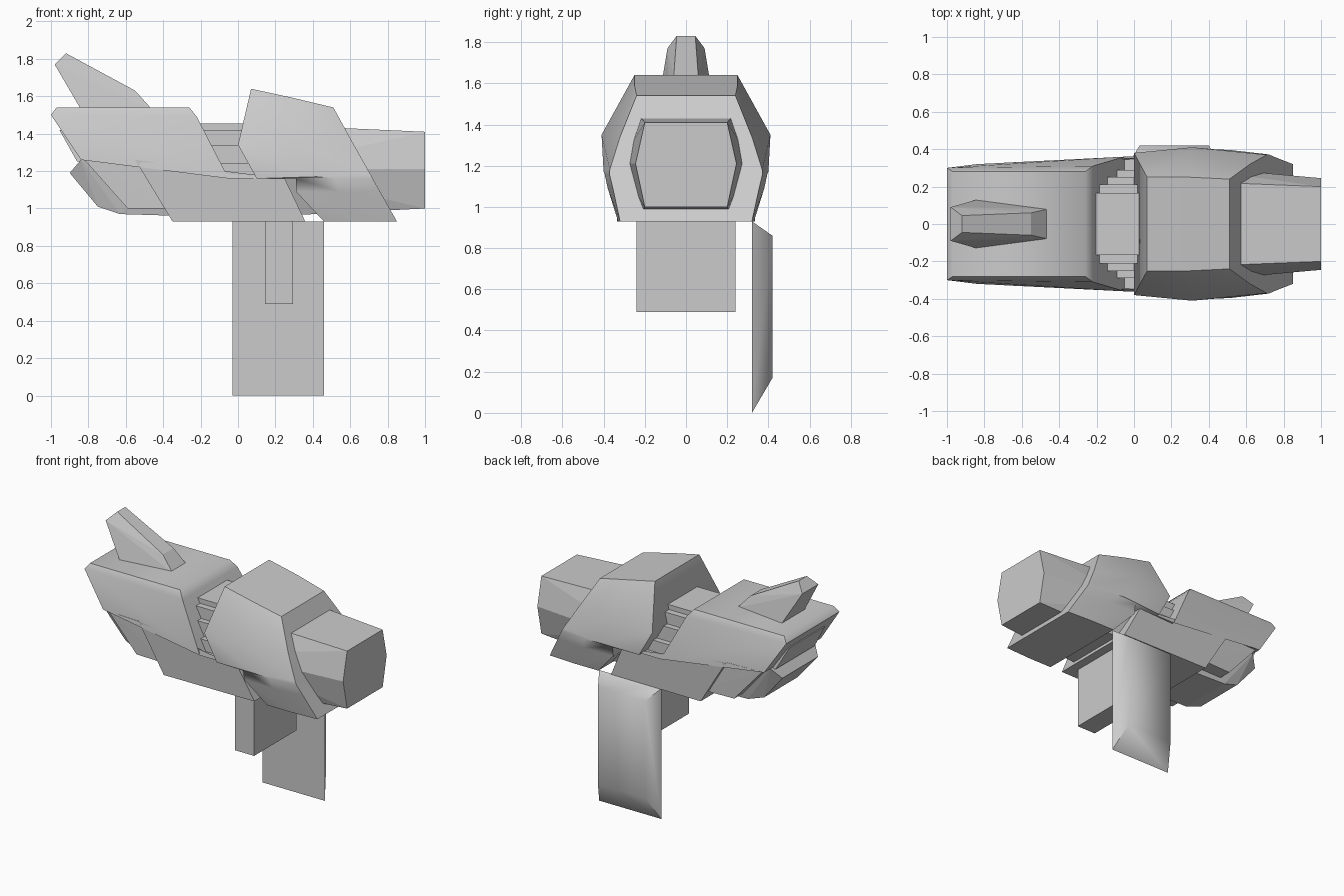
import bpy, bmesh, math

cube = bpy.data.objects.get("Cube")
if cube:
    bpy.data.objects.remove(cube, do_unlink=True)

GREY = (0.6, 0.6, 0.6, 1)
grey = bpy.data.materials.new("plain grey")
grey.use_nodes = True
grey.diffuse_color = GREY
grey.node_tree.nodes["Principled BSDF"].inputs["Base Color"].default_value = GREY


def finish(name, bm, smooth=None):
    bmesh.ops.recalc_face_normals(bm, faces=bm.faces)
    mesh = bpy.data.meshes.new(name)
    bm.to_mesh(mesh)
    bm.free()
    mesh.materials.append(grey)
    ob = bpy.data.objects.new(name, mesh)
    bpy.context.collection.objects.link(ob)
    if smooth:
        bpy.ops.object.select_all(action='DESELECT')
        ob.select_set(True)
        bpy.context.view_layer.objects.active = ob
        bpy.ops.object.shade_smooth_by_angle(angle=math.radians(smooth))
    return ob


def hull(name, points, mirror=True, smooth=None):
    """Convex solid around points, mirrored across the centre plane."""
    bm = bmesh.new()
    for x, y, z in points:
        bm.verts.new((x, y, z))
        if mirror:
            bm.verts.new((x, -y, z))
    bmesh.ops.convex_hull(bm, input=bm.verts)
    loose = [v for v in bm.verts if not v.link_faces]
    bmesh.ops.delete(bm, geom=loose, context='VERTS')
    bmesh.ops.dissolve_limit(bm, angle_limit=0.01, verts=bm.verts, edges=bm.edges)
    return finish(name, bm, smooth)


def shell(name, stations, smooth):
    """Solid skinned over half outlines running from the top to the bottom."""
    bm = bmesh.new()
    left = [[bm.verts.new(p) for p in s] for s in stations]
    right = [[bm.verts.new((x, -y, z)) for x, y, z in s] for s in stations]
    rows = len(stations[0])
    for side in (left, right):
        for a, b in zip(side, side[1:]):
            for i in range(rows - 1):
                bm.faces.new((a[i], a[i + 1], b[i + 1], b[i]))
    # stepped end faces
    for end in (0, -1):
        a, b = left[end], right[end]
        for i in range(rows - 1):
            bm.faces.new((a[i], a[i + 1], b[i + 1], b[i]))
    # top and bottom
    for s in range(len(stations) - 1):
        for row in (0, -1):
            bm.faces.new((left[s][row], left[s + 1][row],
                          right[s + 1][row], right[s][row]))
    return finish(name, bm, smooth)


def block(name, x0, x1, half, z0, z1):
    return hull(name, [(x, half, z) for x in (x0, x1) for z in (z0, z1)])


# Front shell, bulging in the middle with a stepped back edge
shell("front_shell", [
    [(.07, .25, 1.64), (0, .38, 1.34), (.1, .385, 1.16),
     (.31, .385, 1.16), (.31, .375, 1.09), (.46, .33, .93)],
    [(.3, .25, 1.59), (.31, .41, 1.35), (.42, .40, 1.17),
     (.52, .395, 1.16), (.54, .38, 1.09), (.65, .33, .93)],
    [(.51, .24, 1.54), (.62, .32, 1.34), (.71, .37, 1.18),
     (.72, .372, 1.16), (.76, .355, 1.09), (.85, .32, .93)],
], 45)

# Rear shell with the forward tongue
shell("rear_shell", [
    [(-.97, .28, 1.54), (-1, .3, 1.5), (-.84, .32, 1.26),
     (-.55, .335, 1.26), (-.35, .335, .93)],
    [(-.26, .28, 1.54), (-.22, .31, 1.49), (-.05, .36, 1.16),
     (.25, .36, 1.16), (.36, .33, .93)],
], 56)

# Six-sided barrel, tapering to the muzzle
barrel = []
for x, top, bottom, flat, wide in ((.11, 1.45, .955, .235, .325),
                                   (1, 1.41, 1.0, .2, .245)):
    barrel += [(x, flat, top), (x, wide, 1.21), (x, flat, bottom)]
hull("barrel", barrel)

# Stacked ribs between the shells
for i, (half, z0, z1) in enumerate(((.165, 1.4, 1.455), (.21, 1.32, 1.42),
                                    (.25, 1.22, 1.34), (.29, 1.14, 1.24),
                                    (.235, .96, 1.2))):
    block(f"rib_{i + 1}", -.3, .12, half, z0, z1)

# Rear core, side panels and back plate
hull("rear_core", [(-.9, .2, 1.19), (-.84, .25, 1.26), (-.75, .19, 1.01),
                   (-.63, .2, .97), (-.3, .2, .96), (-.3, .27, 1.26)])
hull("side_panels", [(-.83, .3, 1.27), (-.5, .31, 1.27),
                     (-.34, .31, 1.0), (-.59, .3, 1.0)])
hull("back_plate", [(-.955, .2, 1.42), (-.86, .22, 1.25),
                    (-.7, .22, 1.25), (-.7, .2, 1.42)])

# Swept fin
hull("fin", [(-.92, .045, 1.83), (-.98, .09, 1.77), (-.84, .13, 1.53),
             (-.55, .06, 1.63), (-.46, .08, 1.53)])

# Grip block and the side guard plate
block("grip", .145, .295, .24, .49, .95)
hull("guard_plate",
     [(x, .32, z) for x in (-.03, .46) for z in (0, .93)] +
     [(x, .42, z) for x in (.03, .40) for z in (.17, .86)],
     mirror=False, smooth=60)
